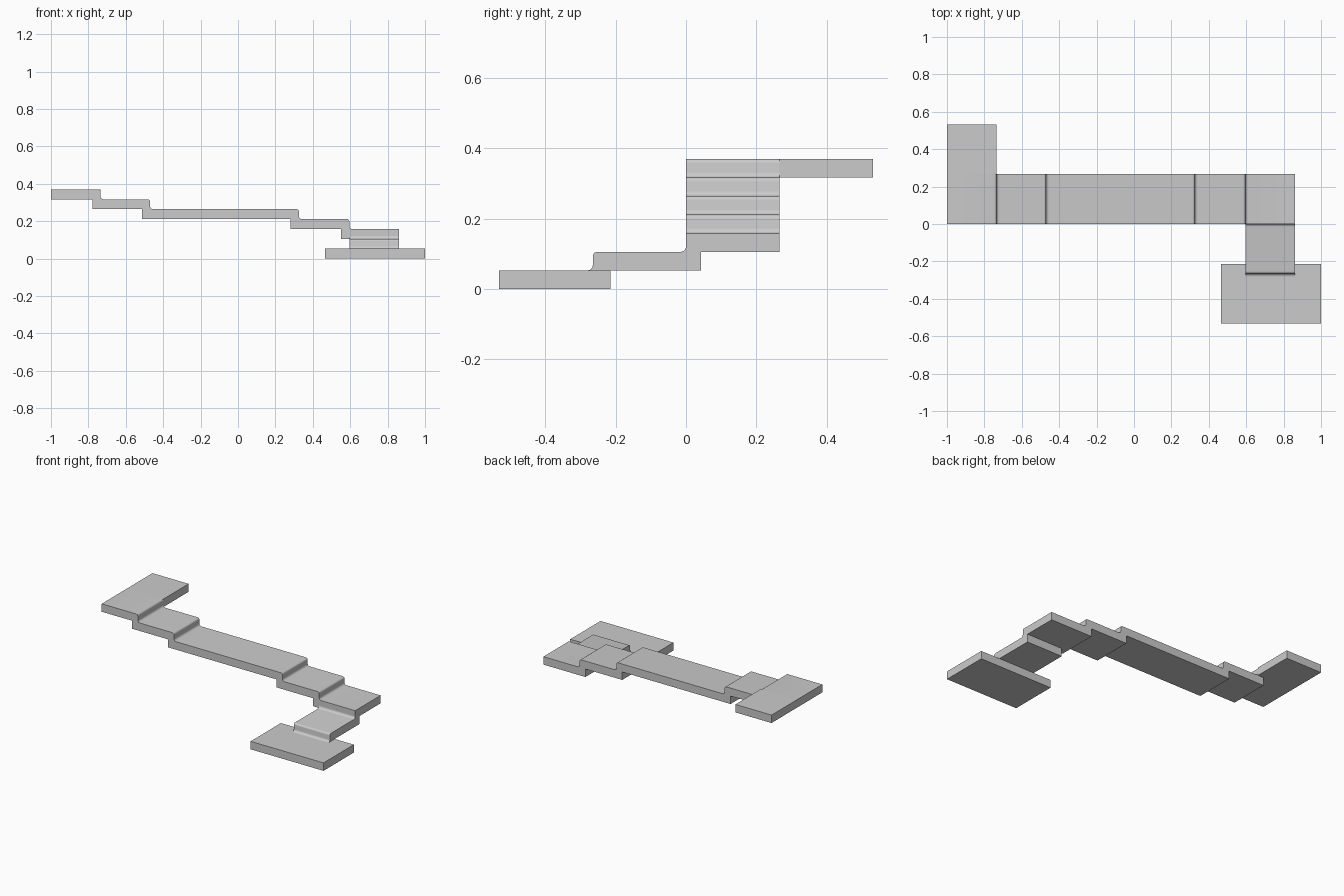
import bpy, bmesh, math

if "Cube" in bpy.data.objects:
    bpy.data.objects.remove(bpy.data.objects["Cube"])

H = 0.37 / 7          # slab thickness, equal to one step rise
LAP = 0.043           # how far each slab tucks under the one above
NOSE, COVE = 0.012, 0.015


def arc(cu, cz, r, a0, a1, n=4):
    return [(cu + r * math.cos(math.radians(a0 + (a1 - a0) * i / n)),
             cz + r * math.sin(math.radians(a0 + (a1 - a0) * i / n))) for i in range(n + 1)]


def nose(u, z):
    return arc(u - NOSE, z - NOSE, NOSE, 90, 0)


def cove(u, z):
    return arc(u + COVE, z + COVE, COVE, 180, 270)


def extrude(name, profile, place, w0, w1):
    """Sweep a (u, z) profile sideways from w0 to w1."""
    bm = bmesh.new()
    a = [bm.verts.new(place(u, w0, z)) for u, z in profile]
    b = [bm.verts.new(place(u, w1, z)) for u, z in profile]
    n = len(a)
    bm.faces.new(a)
    bm.faces.new(b[::-1])
    for i in range(n):
        j = (i + 1) % n
        bm.faces.new((a[i], b[i], b[j], a[j]))
    bmesh.ops.recalc_face_normals(bm, faces=bm.faces)
    me = bpy.data.meshes.new(name)
    bm.to_mesh(me)
    bm.free()
    ob = bpy.data.objects.new(name, me)
    bpy.context.collection.objects.link(ob)
    bpy.ops.object.select_all(action='DESELECT')
    ob.select_set(True)
    bpy.context.view_layer.objects.active = ob
    bpy.ops.object.shade_smooth_by_angle(angle=math.radians(30))
    return ob


def along_x(u, w, z):
    return (u, w, z)


def along_front(u, w, z):
    return (w, -u, z)


def rect(u0, u1, z0, z1):
    return [(u0, z1), (u1, z1), (u1, z0), (u0, z0)]


# Main walkway: five levels descending along +x
risers = [-0.735, -0.47, 0.325, 0.595]
top, under = [(-1, 7 * H)], [(-1, 6 * H)]
for i, r in enumerate(risers):
    z = (7 - i) * H
    top += nose(r, z) + cove(r, z - H)
    under += [(r - LAP, z - H), (r - LAP, z - 2 * H)]
top.append((0.86, 3 * H))
under.append((0.86, 2 * H))
extrude("main_walkway", top + under[::-1], along_x, 0, 0.266)

# Upper landing continuing towards the back
extrude("upper_landing", rect(-1, -0.735, 6 * H, 7 * H), along_x, 0.266, 0.532)

# Turning step descending towards the front
step = [(-LAP, 2 * H), (0, 2 * H)] + cove(0, 2 * H) + nose(0.265, 2 * H) + cove(0.265, H) + [(-LAP, H)]
step.pop(1)
step.insert(1, (-0.0005, 2 * H))
extrude("turning_step", step, along_front, 0.595, 0.86)

# Wide bottom landing
extrude("bottom_landing", rect(0.465, 1, 0, H), along_x, -0.532, -0.215)
